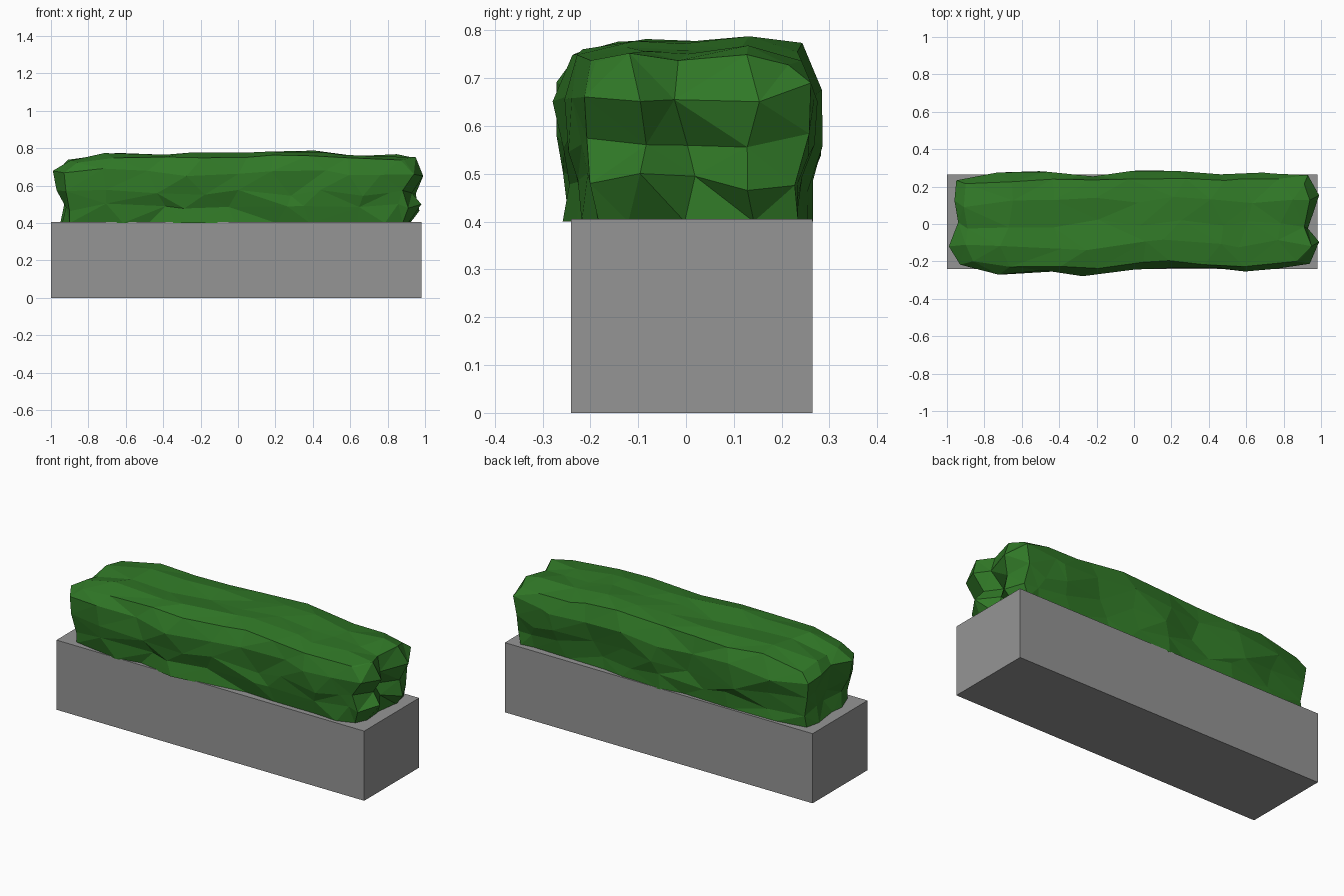
import bpy
import bmesh
import random
from mathutils import Vector

random.seed(11)
if "Cube" in bpy.data.objects:
    bpy.data.objects.remove(bpy.data.objects["Cube"], do_unlink=True)


def material(name, rgb):
    mat = bpy.data.materials.new(name)
    mat.use_nodes = True
    mat.diffuse_color = (*rgb, 1)
    node = next(n for n in mat.node_tree.nodes if n.type == 'BSDF_PRINCIPLED')
    node.inputs["Base Color"].default_value = (*rgb, 1)
    return mat


def finish(name, bm, mat):
    bmesh.ops.recalc_face_normals(bm, faces=bm.faces)
    mesh = bpy.data.meshes.new(name)
    bm.to_mesh(mesh)
    bm.free()
    mesh.materials.append(mat)
    obj = bpy.data.objects.new(name, mesh)
    bpy.context.scene.collection.objects.link(obj)
    return obj


def block(low, high):
    bm = bmesh.new()
    bmesh.ops.create_cube(bm, size=1)
    low, high = Vector(low), Vector(high)
    for v in bm.verts:
        v.co = (low + high) / 2 + v.co * (high - low)
    return bm


def nearest(values, value):
    return min(range(len(values)), key=lambda i: abs(values[i] - value))


# Planter box
finish("planter_box", block((-1, -.24, 0), (.98, .265, .405)),
       material("stone grey", (.3, .3, .3)))

# Hedge outline at each station along its length
STATIONS = [-.93, -.68, -.44, -.22, 0, .22, .42, .62, .8, .93]
FRONT = [-.23, -.275, -.262, -.28, -.252, -.24, -.25, -.25, -.24, -.22]
BACK = [.25, .275, .29, .268, .29, .282, .262, .272, .268, .26]
TOP = [.74, .78, .775, .777, .78, .79, .785, .768, .765, .755]
ACROSS = [-1, -.5, 0, .5, 1]
LEVELS = [.4, .48, .56, .67, .77]
WIDTH = [.9, .93, .97, 1, .89]
# End bulges, from the bottom row up, each from front to back
RIGHT_END = [[.88, .91, .9, .92, .9], [.91, .98, .9, .97, .92],
             [.88, .93, .87, .95, .91], [.94, .99, .93, .99, .93],
             [.89, .95, .91, .94, .91]]
LEFT_END = [[.9, .94, .93, .95, .93], [.9, .92, .9, .93, .92],
            [.92, .97, .91, .93, .94], [.93, .99, .94, .96, .95],
            [.86, .9, .89, .91, .9]]

# Hedge: sliced block pushed into a lumpy, faceted shape
bm = block((STATIONS[0], -1, LEVELS[0]), (STATIONS[-1], 1, LEVELS[-1]))
for axis, values in enumerate((STATIONS, ACROSS, LEVELS)):
    normal = Vector([float(axis == i) for i in range(3)])
    for value in values[1:-1]:
        bmesh.ops.bisect_plane(bm, geom=bm.verts[:] + bm.edges[:] + bm.faces[:],
                               plane_co=normal * value, plane_no=normal)

for v in bm.verts:
    i = nearest(STATIONS, v.co.x)
    j = nearest(ACROSS, v.co.y)
    k = nearest(LEVELS, v.co.z)
    side = ACROSS[j]
    y = (-FRONT[i] if side < 0 else BACK[i]) * side * WIDTH[k]
    z = LEVELS[k]
    if k == 4:
        z = TOP[i] - (.02 if abs(side) == 1 else 0) - (.012 if side == 0 else 0)
    if i == 0:
        x = -LEFT_END[k][j]
    elif i == len(STATIONS) - 1:
        x = RIGHT_END[k][j]
    else:
        x = STATIONS[i] + random.uniform(-.07, .07)
    if abs(side) == 1:
        y += random.uniform(-.02, .006) * side
    else:
        y += random.uniform(-.025, .025)
    if 0 < k < 4:
        z += random.uniform(-.025, .025)
    elif k == 4:
        z += random.uniform(-.012, .004)
    v.co = (x, y, z)

bmesh.ops.triangulate(bm, faces=bm.faces, quad_method='SHORT_EDGE')
finish("hedge", bm, material("leaf green", (.03, .19, .02)))
